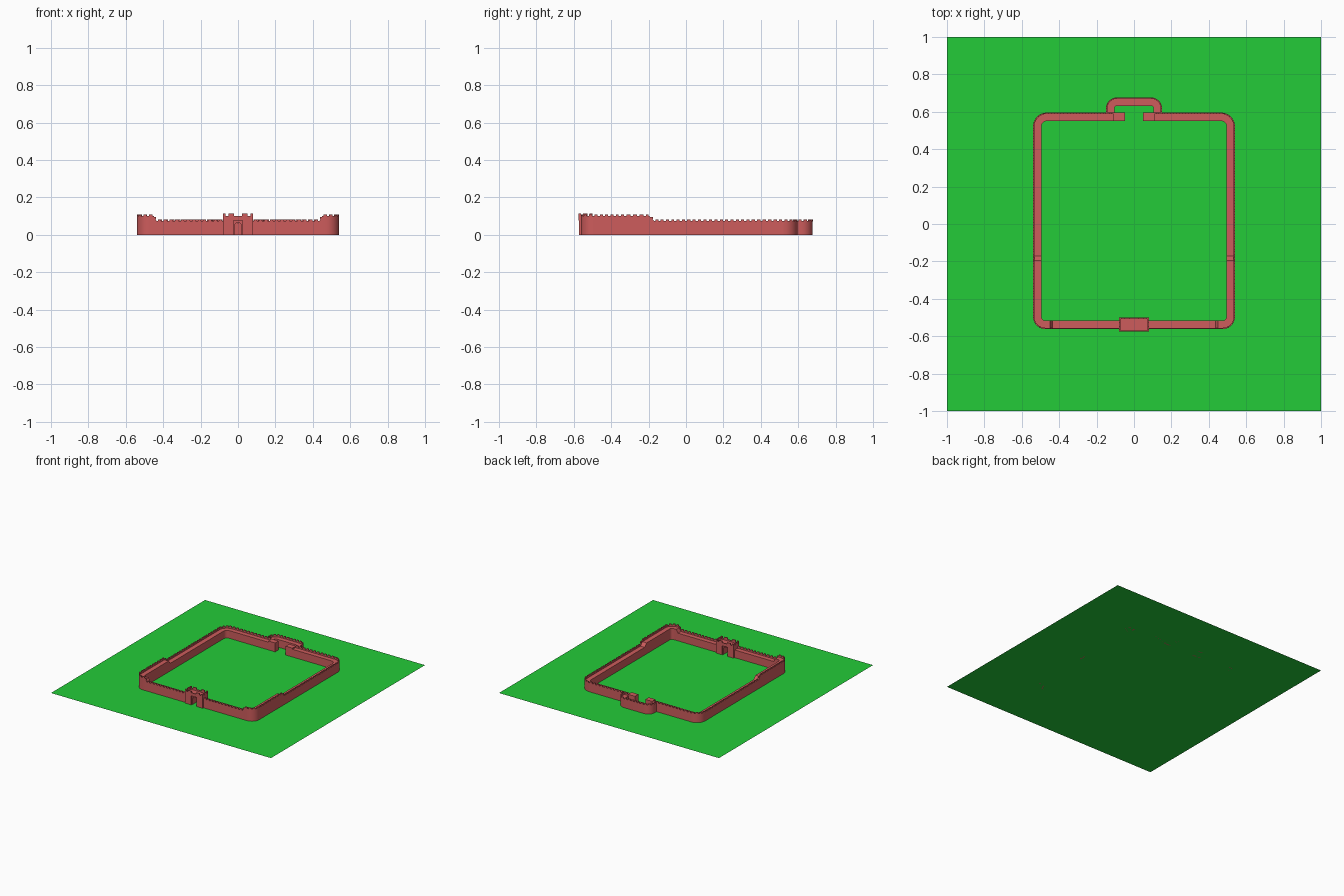
import bpy, bmesh, math
from mathutils import Vector, Matrix

if "Cube" in bpy.data.objects:
    bpy.data.objects.remove(bpy.data.objects["Cube"])

LOW, HIGH = 0.063, 0.09      # walkway heights
W, T = 0.045, 0.007          # wall and parapet thickness
PAR, MER = 0.01, 0.01        # parapet and merlon heights


def material(name, color):
    m = bpy.data.materials.new(name)
    m.diffuse_color = color
    m.use_nodes = True
    m.node_tree.nodes["Principled BSDF"].inputs["Base Color"].default_value = m.diffuse_color
    return m


brick = material("red_brick", (0.61, 0.107, 0.107, 1))
grass = material("grass", (0.017, 0.6, 0.04, 1))


def finish(name, bm, mat=brick, mirror=True):
    bmesh.ops.recalc_face_normals(bm, faces=bm.faces)
    me = bpy.data.meshes.new(name)
    bm.to_mesh(me)
    bm.free()
    me.materials.append(mat)
    ob = bpy.data.objects.new(name, me)
    bpy.context.collection.objects.link(ob)
    if mirror:
        ob.modifiers.new("mirror", "MIRROR").use_axis[0] = True
    return ob


def box(bm, x0, x1, y0, y1, z0, z1, mat=Matrix()):
    m = mat @ Matrix.Translation(((x0 + x1) / 2, (y0 + y1) / 2, (z0 + z1) / 2))
    m = m @ Matrix.Diagonal((x1 - x0, y1 - y0, z1 - z0, 1))
    bmesh.ops.create_cube(bm, size=1, matrix=m)


def arc(cx, cy, r, a0, a1, n=8):
    return [(cx + r * math.cos(math.radians(a0 + (a1 - a0) * i / n)),
             cy + r * math.sin(math.radians(a0 + (a1 - a0) * i / n))) for i in range(n + 1)]


def wall(name, path, h0, h1=None, parapet=True, pitch=0.03):
    """Sweep a wall section along its outer edge, then set merlons on the parapet."""
    h1 = h0 if h1 is None else h1
    p = [Vector(q) for q in path]
    dirs = [(b - a).normalized() for a, b in zip(p, p[1:])]
    lens = [(b - a).length for a, b in zip(p, p[1:])]
    total = sum(lens)
    bm = bmesh.new()
    rings, s = [], 0
    for i, q in enumerate(p):
        d = (dirs[max(i - 1, 0)] + dirs[min(i, len(dirs) - 1)]).normalized()
        n = Vector((-d.y, d.x))
        h = h0 + (h1 - h0) * s / total
        if parapet:
            sec = [(0, 0), (0, h + PAR), (T, h + PAR), (T, h), (W, h), (W, 0)]
        else:
            sec = [(0, 0), (0, h), (W, h), (W, 0)]
        rings.append([bm.verts.new((*(q + n * o), z)) for o, z in sec])
        if i < len(lens):
            s += lens[i]
    for a, b in zip(rings, rings[1:]):
        for j in range(len(a)):
            k = (j + 1) % len(a)
            bm.faces.new((a[j], a[k], b[k], b[j]))
    bm.faces.new(rings[0])
    bm.faces.new(rings[-1])
    count = max(1, round(total / pitch)) if parapet else 0
    for i in range(count):
        at = (i + 0.5) / count * total
        z = h0 + (h1 - h0) * at / total + PAR
        k = 0
        while at > lens[k] and k < len(lens) - 1:
            at -= lens[k]
            k += 1
        q, d = p[k] + dirs[k] * at, dirs[k]
        half = total / count * 0.28
        m = Matrix.Translation((q.x, q.y, 0)) @ Matrix.Rotation(math.atan2(d.y, d.x), 4, "Z")
        box(bm, -half, half, 0, T, z - 0.001, z + MER, m)
    return finish(name, bm)


# ground
bm = bmesh.new()
bmesh.ops.create_grid(bm, x_segments=1, y_segments=1, size=1)
finish("ground", bm, grass, False)

X, YB, YF = -0.54, 0.596, -0.562

# back wall, stub inside the rear enclosure and rounded back corner
wall("back_wall_stub", [(-0.048, YB), (-0.11, YB)], LOW + PAR, parapet=False)
wall("back_wall_inner", [(-0.11, YB), (-0.30, YB)], LOW)
wall("back_wall_outer", [(-0.30, YB), (X + 0.075, YB)], LOW)
curved = [wall("back_corner", arc(X + 0.075, YB - 0.075, 0.075, 90, 180), LOW)]

# side wall sections, ramp up to the taller front part
ys = [YB - 0.075, 0.345, 0.175, 0.0, -0.17]
for i, (a, b) in enumerate(zip(ys, ys[1:])):
    wall(f"side_wall_{i + 1}", [(X, a), (X, b)], LOW)
wall("side_ramp", [(X, -0.17), (X, -0.195)], LOW, HIGH)
for i, (a, b) in enumerate([(-0.195, -0.22), (-0.22, -0.325), (-0.325, -0.495)]):
    wall(f"side_wall_high_{i + 1}", [(X, a), (X, b)], HIGH)

# tall front corner, ramp down and front wall
curved.append(wall("front_corner", arc(X + 0.067, -0.495, 0.067, 180, 270)
                   + [(-0.45, YF)], HIGH))
wall("front_ramp", [(-0.45, YF), (-0.435, YF)], HIGH, LOW)
wall("front_wall_outer", [(-0.435, YF), (-0.25, YF)], LOW)
wall("front_wall_inner", [(-0.25, YF), (-0.078, YF)], LOW)

# rear enclosure outside the back opening
r = 0.06
curved.append(wall("rear_enclosure", [(0, 0.677)]
                   + arc(-0.15 + r, 0.677 - r, r, 90, 180) + [(-0.15, 0.594)], LOW))

# gatehouse: side piers, deck, parapet and merlons
GF, GB = -0.576, -0.501
bm = bmesh.new()
box(bm, -0.08, -0.024, GF + 0.003, GB - 0.003, 0, 0.078)
finish("gate_pier", bm)
bm = bmesh.new()
box(bm, -0.08, 0.08, GF, GB, 0.076, 0.091)
finish("gate_deck", bm, mirror=False)
bm = bmesh.new()
for y in (GF, GB - T):
    box(bm, -0.08, 0.08, y, y + T, 0.09, 0.102)
    for a, b in ((-0.08, -0.066), (-0.052, -0.022), (0.022, 0.052), (0.066, 0.08)):
        box(bm, a, b, y, y + T, 0.101, 0.115)
for x in (-0.08, 0.08 - T):
    box(bm, x, x + T, GF + T, GB - T, 0.09, 0.102)
    for a, b in ((GF + T, GF + 0.014), (-0.551, -0.526), (GB - 0.014, GB - T)):
        box(bm, x, x + T, a, b, 0.101, 0.115)
finish("gate_battlements", bm, mirror=False)

# arched opening between the piers
bm = bmesh.new()
outline = [(0.026, 0), (0.026, 0.077), (-0.026, 0.077), (-0.026, 0), (-0.02, 0)]
outline += arc(0, 0.045, 0.02, 180, 0, 10) + [(0.02, 0)]
f = bm.faces.new([bm.verts.new((x, -0.56, z)) for x, z in outline])
ext = bmesh.ops.extrude_face_region(bm, geom=[f], use_keep_orig=True)
bmesh.ops.translate(bm, vec=(0, 0.043, 0),
                    verts=[v for v in ext["geom"] if isinstance(v, bmesh.types.BMVert)])
curved.append(finish("gate_arch", bm, mirror=False))

# smooth the rounded parts
for ob in curved:
    bpy.ops.object.select_all(action="DESELECT")
    ob.select_set(True)
    bpy.context.view_layer.objects.active = ob
    bpy.ops.object.shade_smooth_by_angle(angle=math.radians(30))
